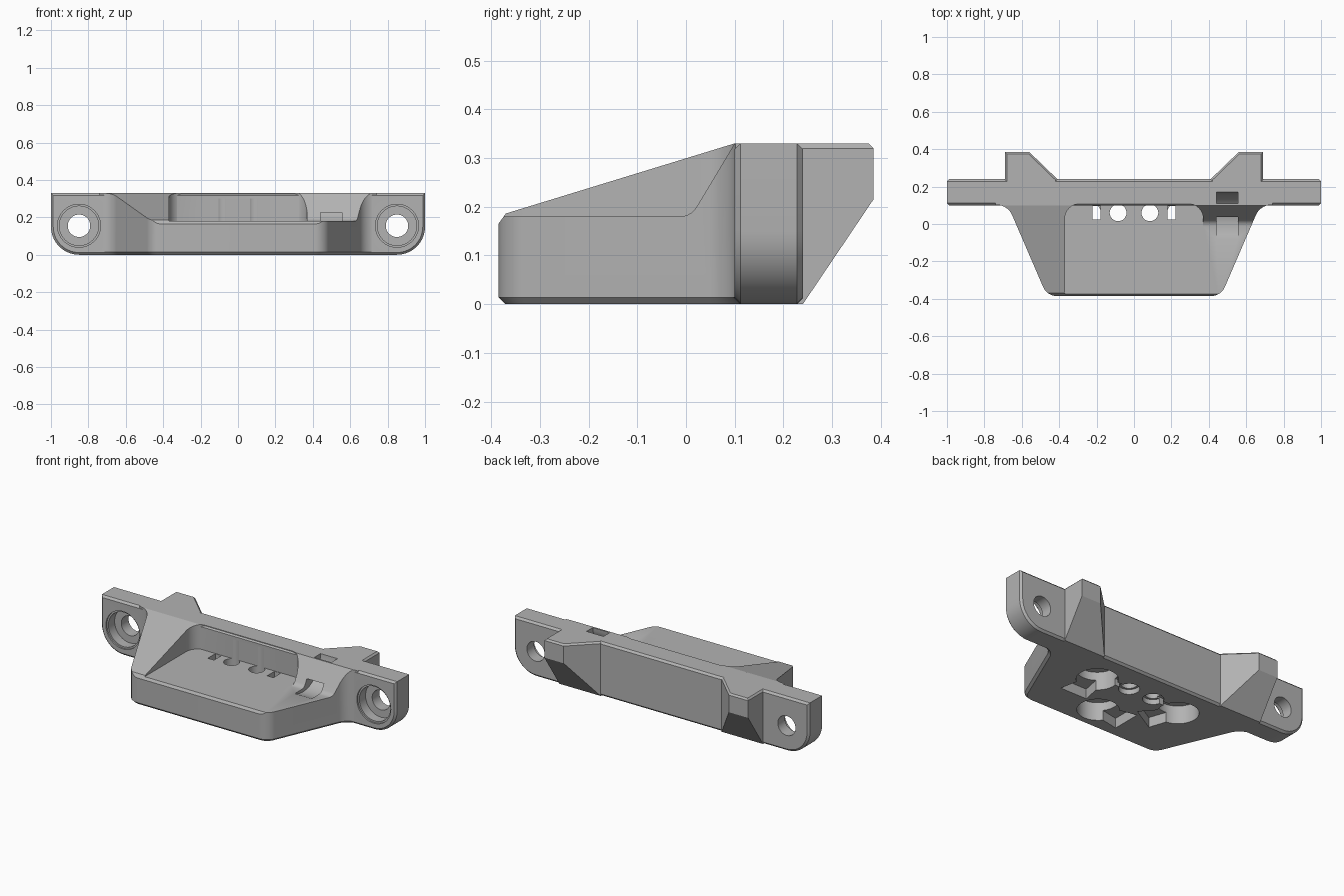
import bpy, bmesh, math
from mathutils import Vector

old = bpy.data.objects.get("Cube")
if old:
    bpy.data.objects.remove(old)

grey = bpy.data.materials.new("light_grey")
grey.use_nodes = True
colour = (0.45, 0.45, 0.45, 1)
grey.diffuse_color = colour
grey.node_tree.nodes["Principled BSDF"].inputs["Base Color"].default_value = colour

AXES = {"z": lambda u, v, w: (u, v, w),
        "y": lambda u, v, w: (u, w, v),
        "x": lambda u, v, w: (w, u, v)}


def circle(cx, cy, r, n=48):
    return [(cx + r * math.cos(math.tau * i / n), cy + r * math.sin(math.tau * i / n)) for i in range(n)]


def rect(x0, x1, y0, y1):
    return [(x0, y0), (x1, y0), (x1, y1), (x0, y1)]


def rounded(points, n=10):
    """Polygon from (u, v, radius) corners with arc fillets."""
    out = []
    for i, (x, y, r) in enumerate(points):
        p = Vector((x, y))
        if not r:
            out.append((x, y))
            continue
        a = (Vector(points[i - 1][:2]) - p).normalized()
        b = (Vector(points[(i + 1) % len(points)][:2]) - p).normalized()
        half = a.angle(b) / 2
        centre = p + (a + b).normalized() * r / math.sin(half)
        start = p + a * r / math.tan(half) - centre
        end = p + b * r / math.tan(half) - centre
        for k in range(n + 1):
            t = k / n
            s = math.pi - 2 * half
            d = (start * math.sin((1 - t) * s) + end * math.sin(t * s)) / math.sin(s)
            out.append(tuple(centre + d))
    return out


def inset(points, d):
    """Offset a counter-clockwise polygon inwards."""
    out = []
    for i, p in enumerate(points):
        p = Vector(p)
        e = (p - Vector(points[i - 1])).normalized()
        f = (Vector(points[(i + 1) % len(points)]) - p).normalized()
        m, n = Vector((-e.y, e.x)), Vector((-f.y, f.x))
        out.append(tuple(p + (m + n) * d / (1 + m.dot(n))))
    return out


def prism(name, points, axis, low, high, c_low=0, c_high=0):
    """Extrude a profile along an axis with optional chamfered ends."""
    rings = [(inset(points, c_low), low)]
    if c_low:
        rings.append((points, low + c_low))
    if c_high:
        rings.append((points, high - c_high))
    rings.append((inset(points, c_high), high))
    bm = bmesh.new()
    loops = [[bm.verts.new(AXES[axis](u, v, w)) for u, v in pts] for pts, w in rings]
    bm.faces.new(loops[0])
    bm.faces.new(loops[-1])
    n = len(points)
    for a, b in zip(loops, loops[1:]):
        for i in range(n):
            j = (i + 1) % n
            bm.faces.new((a[i], a[j], b[j], b[i]))
    bmesh.ops.recalc_face_normals(bm, faces=bm.faces)
    mesh = bpy.data.meshes.new(name)
    bm.to_mesh(mesh)
    bm.free()
    mesh.materials.append(grey)
    ob = bpy.data.objects.new(name, mesh)
    bpy.context.collection.objects.link(ob)
    return ob


def combine(target, tool, operation="DIFFERENCE"):
    """Apply a boolean and discard the tool."""
    mod = target.modifiers.new("boolean", "BOOLEAN")
    mod.operation, mod.solver, mod.object = operation, "EXACT", tool
    bpy.context.view_layer.update()
    bpy.context.view_layer.objects.active = target
    bpy.ops.object.modifier_apply(modifier=mod.name)
    bpy.data.objects.remove(tool)


# Tapered shelf block that blends into the bar
half = [(0.465, -0.385, 0.08), (0.675, 0.102, 0.09), (0.74, 0.102, 0), (0.74, 0.2, 0)]
outline = half + [(-x, y, r) for x, y, r in reversed(half)]
body = prism("mounting_bracket", rounded(outline), "z", 0, 0.33, 0.014)

# Sloping top with a small front chamfer
slope = [(-0.5, 0.165), (-0.385, 0.165), (-0.37, 0.186), (0.1, 0.33), (0.2, 0.36), (0.2, 0.6), (-0.5, 0.6)]
combine(body, prism("slope_cutter", slope, "x", -1, 1))

# Tray recess with rounded back corners, open at the front
tray = [(-0.37, -0.6, 0), (0.37, -0.6, 0), (0.37, 0.108, 0.08), (-0.37, 0.108, 0.08)]
combine(body, prism("tray_cutter", rounded(tray), "z", 0.18, 0.6))

# Ramp rising to the bar on the open side of the tray
ramp = [(-0.6, 0.18, 0), (0.01, 0.18, 0.04), (0.1, 0.33, 0), (0.15, 0.41, 0), (0.15, 0.6, 0), (-0.6, 0.6, 0)]
combine(body, prism("ramp_cutter", rounded(ramp), "x", 0.3, 1))

# Cross bar with rounded lower corners
bar = [(-1, 0, 0.15), (1, 0, 0.15), (1, 0.33, 0), (-1, 0.33, 0)]
combine(body, prism("cross_bar", rounded(bar), "y", 0.1, 0.24, 0.012, 0.012), "UNION")

# Rear pads with slanted undersides
under = [(0.24, 0), (0.24, -0.2), (0.6, -0.2), (0.6, 0.534)]
for s in (1, -1):
    shape = [(s * x, y) for x, y in [(0.41, 0.2), (0.69, 0.2), (0.69, 0.385), (0.56, 0.385), (0.41, 0.24)]]
    pad = prism("rear_pad", shape if s > 0 else shape[::-1], "z", 0, 0.33, 0, 0.01)
    combine(pad, prism("pad_cutter", under, "x", -1, 1))
    combine(body, pad, "UNION")

# Counterbored screw holes at both ends of the bar
for s in (1, -1):
    for r, y0, y1 in ((0.115, 0, 0.11), (0.105, 0, 0.17), (0.06, 0, 0.4)):
        combine(body, prism("screw_cutter", circle(s * 0.85, 0.155, r), "y", y0, y1))

# Curved cable tie tunnel through the ramp
steps = [math.radians(-190 + 10 * i) for i in range(21)]
arc = [(0.17 * math.cos(a), 0.33 + 0.17 * math.sin(a)) for a in steps]
arc += [(0.11 * math.cos(a), 0.33 + 0.11 * math.sin(a)) for a in reversed(steps)]
combine(body, prism("tunnel_cutter", arc, "x", 0.44, 0.555))

# Underside sockets, each with a flared entry
for cx, cy, angle in ((0.285, 0.03, -90), (0.07, -0.22, 180), (-0.285, 0.03, -60)):
    combine(body, prism("socket_cutter", circle(cx, cy, 0.115), "z", -0.1, 0.11))
    a = math.radians(angle)
    flare = [(0, -0.05), (0.2, -0.09), (0.2, 0.09), (0, 0.05)]
    turned = [(cx + u * math.cos(a) - v * math.sin(a), cy + u * math.sin(a) + v * math.cos(a)) for u, v in flare]
    combine(body, prism("flare_cutter", turned, "z", -0.1, 0.06))

# Round wire holes, rectangular slots and the grooves joining them
for s in (1, -1):
    x = s * 0.085
    combine(body, prism("wire_cutter", circle(x, 0.06, 0.045, 32), "z", -0.1, 0.3))
    combine(body, prism("rim_cutter", circle(x, 0.06, 0.058, 32), "z", -0.1, 0.03))
    x0, x1 = sorted((s * 0.18, s * 0.222))
    combine(body, prism("slot_cutter", rect(x0, x1, 0.025, 0.097), "z", 0.05, 0.3))
    g0, g1 = sorted((x, s * 0.2))
    combine(body, prism("groove_cutter", rect(g0, g1, 0.045, 0.075), "z", -0.1, 0.04))

# Smooth the curved walls and keep the edges sharp
bpy.ops.object.select_all(action="DESELECT")
body.select_set(True)
bpy.context.view_layer.objects.active = body
bpy.ops.object.shade_smooth_by_angle(angle=math.radians(25))
